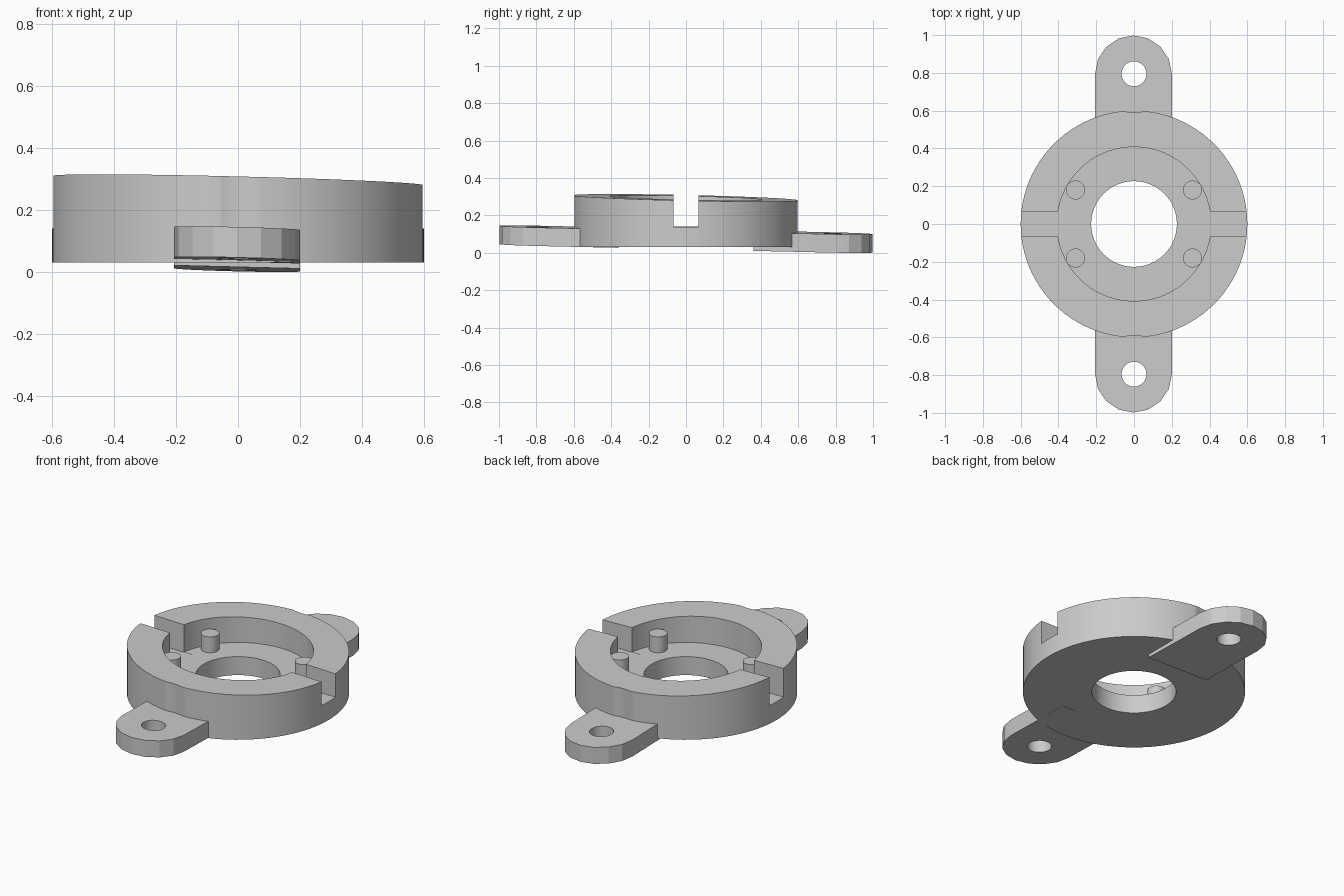
import bpy, bmesh, math

cube = bpy.data.objects.get("Cube")
if cube:
    bpy.data.objects.remove(cube, do_unlink=True)

grey = bpy.data.materials.new("light_grey")
grey.use_nodes = True
colour = (0.6, 0.6, 0.6, 1)
grey.diffuse_color = colour
grey.node_tree.nodes["Principled BSDF"].inputs["Base Color"].default_value = colour


def tilted(height):
    """Plane that drops slightly towards +x and +y."""
    return lambda x, y: height - 0.025 * x - 0.0225 * y


def level(height):
    return lambda x, y: height


def circle(radius, sides, cx=0, cy=0):
    step = math.tau / sides
    return [(cx + radius * math.cos(i * step), cy + radius * math.sin(i * step))
            for i in range(sides)]


def prism(name, outline, bottom, top):
    """Extrude a counter-clockwise outline between two planes."""
    bm = bmesh.new()
    low = [bm.verts.new((x, y, bottom(x, y))) for x, y in outline]
    high = [bm.verts.new((x, y, top(x, y))) for x, y in outline]
    bm.faces.new(reversed(low))
    bm.faces.new(high)
    for i in range(len(outline)):
        j = (i + 1) % len(outline)
        bm.faces.new((low[i], low[j], high[j], high[i]))
    mesh = bpy.data.meshes.new(name)
    bm.to_mesh(mesh)
    bm.free()
    mesh.materials.append(grey)
    obj = bpy.data.objects.new(name, mesh)
    bpy.context.collection.objects.link(obj)
    return obj


def activate(obj):
    bpy.ops.object.select_all(action='DESELECT')
    obj.select_set(True)
    bpy.context.view_layer.objects.active = obj


def cut(obj, outline, bottom, top):
    """Subtract a prism, then discard it."""
    cutter = prism("cutter", outline, bottom, top)
    cutter.hide_render = True
    mod = obj.modifiers.new("cut", 'BOOLEAN')
    mod.operation = 'DIFFERENCE'
    mod.solver = 'EXACT'
    mod.object = cutter
    activate(obj)
    bpy.ops.object.modifier_apply(modifier=mod.name)
    bpy.data.objects.remove(cutter, do_unlink=True)


def smooth(obj, degrees=30):
    activate(obj)
    bpy.ops.object.shade_smooth_by_angle(angle=math.radians(degrees))


FLOOR = 0.14
TAB_Y = 0.795
TAB_R = 0.203
below, above = level(-0.5), level(0.6)

# Ring body: flat base, slanted rim, recess, bore and cross slots
body = prism("ring_body", circle(0.6, 96), level(0.03), tilted(0.294))
cut(body, circle(0.408, 96), level(FLOOR), above)
cut(body, circle(0.227, 64), below, above)
for side in (-1, 1):
    xs = sorted((side * 0.35, side * 0.7))
    slot = [(xs[0], -0.066), (xs[1], -0.066), (xs[1], 0.066), (xs[0], 0.066)]
    cut(body, slot, level(FLOOR - 0.001), above)
    # Screw head clearance scooped out of the rim above each tab
    cut(body, circle(0.205, 48, 0, side * TAB_Y), tilted(0.115), above)
smooth(body)

# Slanted mounting tabs with screw holes
for name, side in (("front_tab", -1), ("back_tab", 1)):
    arc = [(TAB_R * math.cos(i * math.pi / 8),
            TAB_Y + TAB_R * math.sin(i * math.pi / 8)) for i in range(9)]
    outline = arc + [(-TAB_R, 0.36), (TAB_R, 0.36)]
    outline = [(side * x - 0.003, side * y) for x, y in outline]
    tab = prism(name, outline, tilted(0.0235), tilted(0.122))
    cut(tab, circle(0.066, 32, 0, side * TAB_Y), below, above)
    smooth(tab, 20)

# Four locating pegs on the recess floor
for sx, x_name in ((-1, "right"), (1, "left")):
    for sy, y_name in ((-1, "front"), (1, "back")):
        peg = prism(f"{y_name}_{x_name}_peg", circle(0.05, 32, sx * 0.31, sy * 0.18),
                    level(FLOOR - 0.02), level(0.235))
        smooth(peg)
